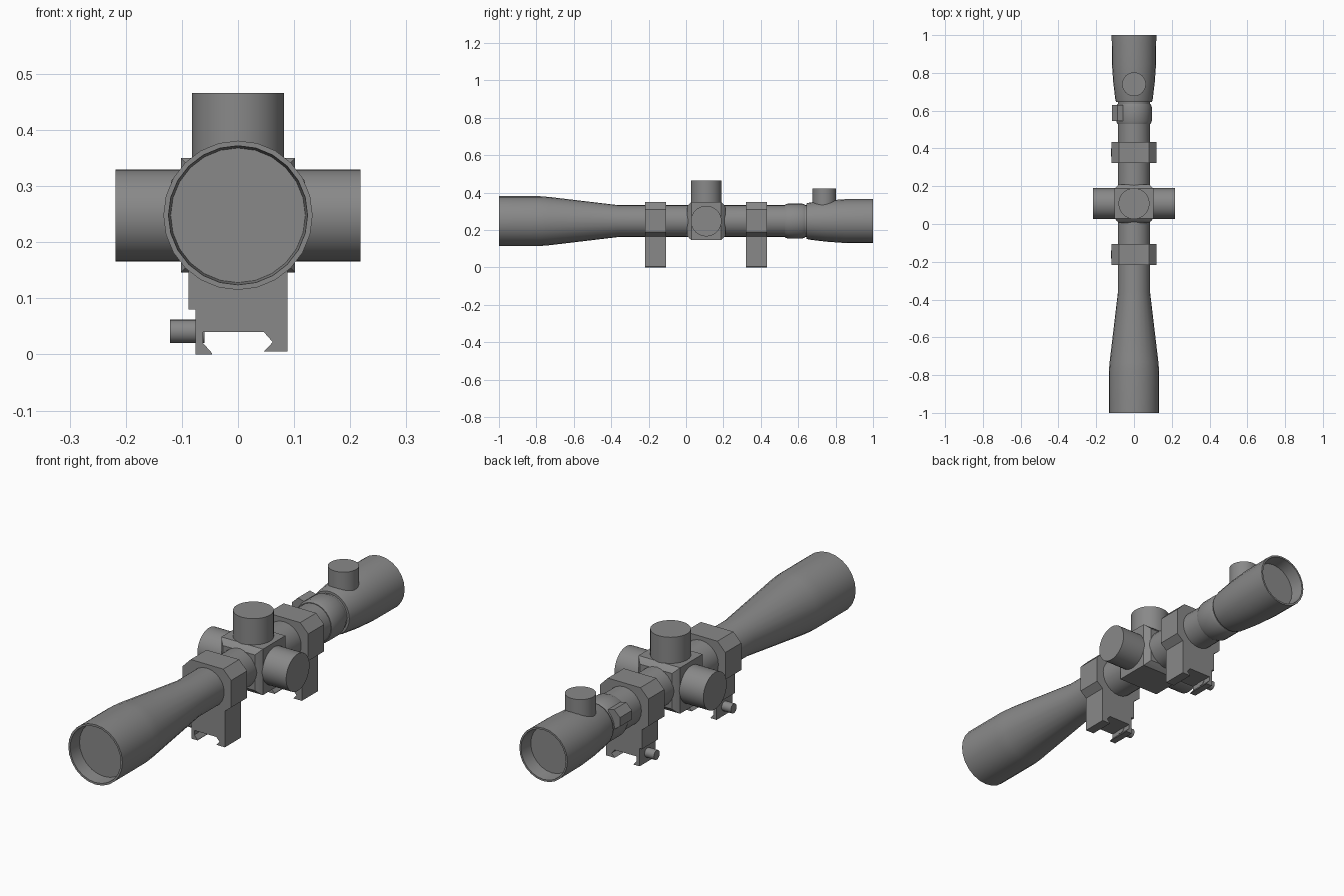
import bpy, bmesh, math
from mathutils import Matrix, Vector

cube = bpy.data.objects.get("Cube")
if cube:
    bpy.data.objects.remove(cube, do_unlink=True)

AXIS_Z = 0.248      # height of the optical axis
TURRET_Y = 0.108    # middle of the turret block

grey = bpy.data.materials.new("gunmetal_grey")
grey.use_nodes = True
colour = (0.25, 0.25, 0.25, 1)
grey.diffuse_color = colour
grey.node_tree.nodes["Principled BSDF"].inputs["Base Color"].default_value = colour


def finish(name, bm, smooth=True):
    bmesh.ops.recalc_face_normals(bm, faces=bm.faces)
    mesh = bpy.data.meshes.new(name)
    bm.to_mesh(mesh)
    bm.free()
    ob = bpy.data.objects.new(name, mesh)
    bpy.context.collection.objects.link(ob)
    mesh.materials.append(grey)
    if smooth:
        bpy.ops.object.select_all(action='DESELECT')
        bpy.context.view_layer.objects.active = ob
        ob.select_set(True)
        bpy.ops.object.shade_smooth_by_angle(angle=math.radians(30))
    return ob


def lathe(name, profile, sides=24):
    """Spin (y, radius) points round the optical axis; radius 0 closes the end."""
    bm = bmesh.new()
    verts = [bm.verts.new((0, y, AXIS_Z + r)) for y, r in profile]
    edges = [bm.edges.new(pair) for pair in zip(verts, verts[1:])]
    bmesh.ops.spin(bm, geom=verts + edges, cent=(0, 0, AXIS_Z), axis=(0, 1, 0),
                   angle=math.tau, steps=sides, use_duplicate=False)
    bmesh.ops.remove_doubles(bm, verts=bm.verts, dist=0.0001)
    return finish(name, bm)


def cylinder(name, start, end, radius, sides=32):
    a, b = Vector(start), Vector(end)
    turn = (b - a).to_track_quat('Z', 'Y').to_matrix().to_4x4()
    bm = bmesh.new()
    bmesh.ops.create_cone(bm, cap_ends=True, segments=sides, radius1=radius,
                          radius2=radius, depth=(b - a).length,
                          matrix=Matrix.Translation((a + b) / 2) @ turn)
    return finish(name, bm)


def prism(name, outline, y0, y1):
    """Extrude an (x, z) outline along y."""
    bm = bmesh.new()
    face = bm.faces.new([bm.verts.new((x, y0, z)) for x, z in outline])
    moved = bmesh.ops.extrude_face_region(bm, geom=[face])["geom"]
    bmesh.ops.translate(bm, vec=(0, y1 - y0, 0),
                        verts=[v for v in moved if isinstance(v, bmesh.types.BMVert)])
    if not face.is_valid or len(bm.faces) < len(outline) + 2:
        bm.faces.new([v for v in bm.verts if abs(v.co.y - y0) < 1e-6])
    return finish(name, bm, smooth=False)


# Tube with the flared objective bell and recessed front lens
lathe("main_tube", [
    (-0.94, 0), (-0.94, 0.120), (-1, 0.124), (-1, 0.133), (-0.78, 0.133),
    (-0.73, 0.129), (-0.36, 0.085), (0.66, 0.085), (0.66, 0)])

# Zoom ring and eyepiece with recessed rear lens
lathe("zoom_ring", [(0.53, 0.08), (0.53, 0.088), (0.545, 0.094), (0.62, 0.094),
                    (0.635, 0.088), (0.635, 0.08)])
lathe("eyepiece", [
    (0.645, 0.08), (0.645, 0.095), (0.66, 0.099), (0.75, 0.110), (0.85, 0.117),
    (1, 0.118), (1, 0.110), (0.94, 0.104), (0.94, 0)])
prism("zoom_lug", [(-0.058, 0.322), (-0.088, 0.33), (-0.117, 0.302),
                   (-0.117, 0.262), (-0.085, 0.24)], 0.545, 0.63)
cylinder("eyepiece_knob", (0, 0.74, 0.30), (0, 0.74, 0.422), 0.063)

# Turret block: a box rounded about the vertical and sideways axes
centre = Vector((0, TURRET_Y, AXIS_Z))
bm = bmesh.new()
bmesh.ops.create_cube(bm, size=0.204, matrix=Matrix.Translation(centre))
block = finish("turret_block", bm)
for direction in (Vector((0, 0, 0.3)), Vector((0.3, 0, 0))):
    cutter = cylinder("cutter", centre - direction, centre + direction, 0.129, 64)
    cutter.hide_render = True
    mod = block.modifiers.new("round", 'BOOLEAN')
    mod.operation = 'INTERSECT'
    mod.solver = 'EXACT'
    mod.object = cutter
    bpy.context.view_layer.objects.active = block
    bpy.ops.object.modifier_apply(modifier=mod.name)
    bpy.data.objects.remove(cutter, do_unlink=True)
bpy.ops.object.select_all(action='DESELECT')
block.select_set(True)
bpy.context.view_layer.objects.active = block
bpy.ops.object.shade_smooth_by_angle(angle=math.radians(30))

# Adjustment turrets
for name, offset in (("top_turret", (0, 0, 0.218)), ("left_turret", (0.218, 0, 0)),
                     ("right_turret", (-0.218, 0, 0))):
    cylinder(name, centre + Vector(offset) * 0.3, centre + Vector(offset), 0.082)

# Mounting rings, each with a rail foot, clamp and screw
ring = [(0.08, 0.35), (0.119, 0.31), (0.119, 0.19), (0.088, 0.165)]
ring += [(-x, z) for x, z in reversed(ring)]
foot = [(-0.088, 0.2), (-0.088, 0.08), (-0.062, 0.08), (-0.062, 0.04), (0.046, 0.04),
        (0.062, 0.022), (0.046, 0.005), (0.088, 0.005), (0.088, 0.2)]
clamp = [(-0.076, 0.08), (-0.048, 0.08), (-0.048, 0.068), (-0.062, 0.06),
         (-0.062, 0.02), (-0.046, 0.002), (-0.046, 0), (-0.076, 0)]
for side, y in (("front", -0.162), ("rear", 0.378)):
    prism(side + "_ring", ring, y - 0.056, y + 0.056)
    prism(side + "_foot", foot, y - 0.056, y + 0.056)
    prism(side + "_clamp", clamp, y - 0.056, y + 0.056)
    cylinder(side + "_clamp_screw", (-0.121, y, 0.041), (-0.06, y, 0.041), 0.021, 24)
